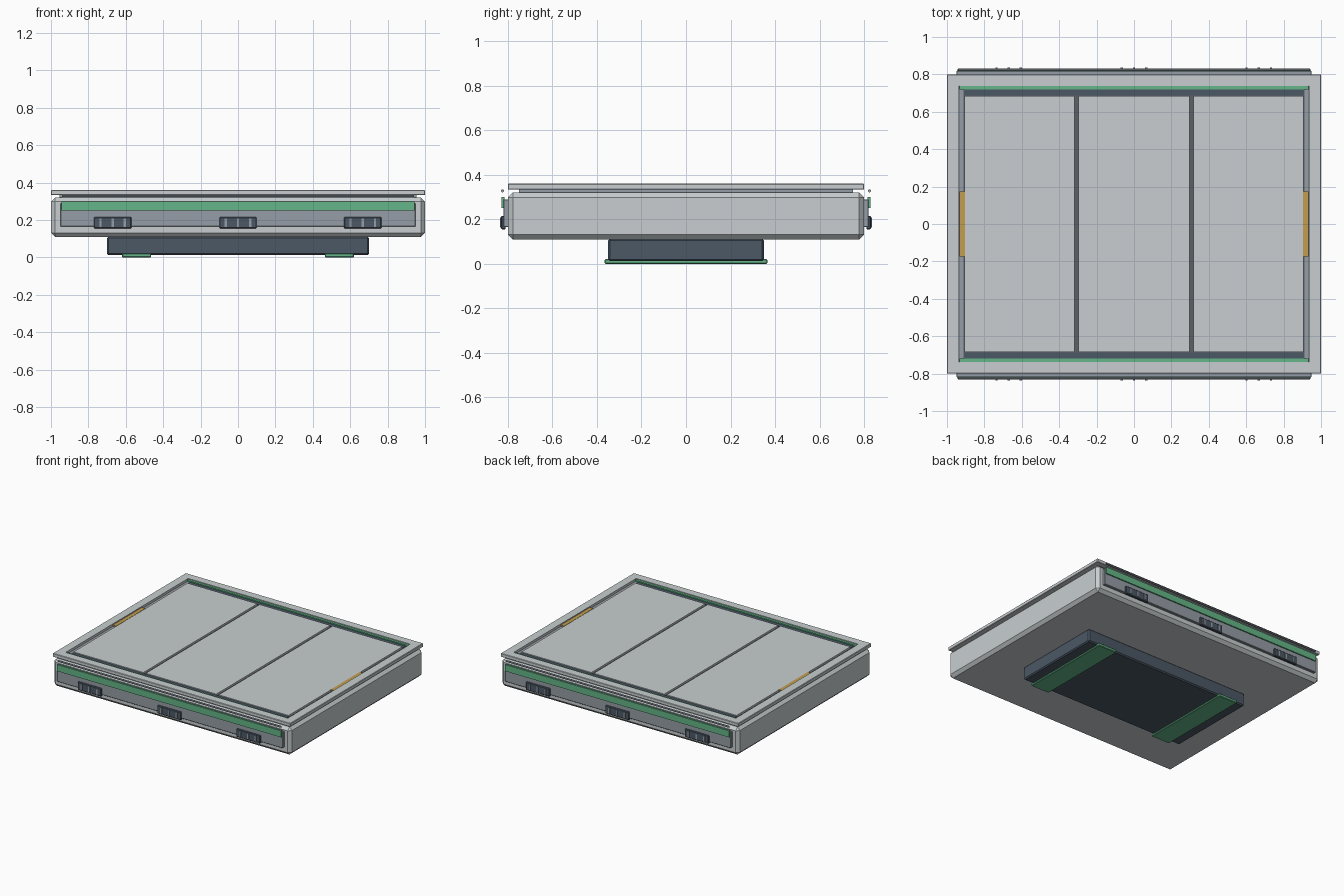
import bpy

if "Cube" in bpy.data.objects:
    bpy.data.objects.remove(bpy.data.objects["Cube"])


def material(name, r, g, b):
    m = bpy.data.materials.new(name)
    lin = [((c / 255 + 0.055) / 1.055) ** 2.4 for c in (r, g, b)]
    m.diffuse_color = (*lin, 1)
    m.use_nodes = True
    m.node_tree.nodes["Principled BSDF"].inputs["Base Color"].default_value = m.diffuse_color
    return m


LIGHT = material("light grey", 200, 206, 208)
MID = material("mid grey", 150, 158, 166)
SLATE = material("dark slate", 75, 88, 102)
GROOVE = material("groove grey", 92, 97, 102)
GREEN = material("green", 100, 182, 136)
AMBER = material("amber", 194, 158, 78)


def box(name, x, y, z, mat, bevel=0.0):
    """Box from (min, max) ranges on each axis, with optional chamfer."""
    bpy.ops.mesh.primitive_cube_add(size=1)
    o = bpy.context.object
    o.name = name
    for v in o.data.vertices:
        v.co = [r[0] if c < 0 else r[1] for c, r in zip(v.co, (x, y, z))]
    o.data.materials.append(mat)
    if bevel:
        b = o.modifiers.new("chamfer", 'BEVEL')
        b.width, b.segments = bevel, 1
    return o


def mid(c, h):
    return (c - h, c + h)


def side(s, a, b):
    return tuple(sorted((s * a, s * b)))


# Main tray, neck and pedestal
box("tray_body", (-1, 1), (-.8, .8), (.11, .32), LIGHT, .022)
box("neck", (-.955, .955), (-.75, .75), (.31, .334), MID)
box("pedestal", (-.7, .7), (-.35, .35), (.012, .112), SLATE, .008)

# Top frame with a rectangular opening
frame = box("top_frame", (-1, 1), (-.8, .8), (.333, .36), LIGHT, .003)
cutter = box("frame_cutter", (-.935, .935), (-.737, .737), (.3, .4), LIGHT)
cutter.hide_render = True
cutter.hide_viewport = True
cut = frame.modifiers.new("opening", 'BOOLEAN')
cut.operation, cut.object, cut.solver = 'DIFFERENCE', cutter, 'EXACT'

# Recessed floor and three deck panels
box("recess_floor", (-.94, .94), (-.74, .74), (.325, .338), GROOVE)
for i in (-1, 0, 1):
    x = {-1: (-.905, -.317), 0: (-.297, .297), 1: (.317, .905)}[i]
    box("deck_panel", x, (-.685, .685), (.335, .352), LIGHT)

for s in (-1, 1):
    # Inner borders of the deck
    box("inner_light_strip", (-.932, .932), side(s, .719, .737), (.335, .354), GREEN)
    box("inner_slate_strip", (-.91, .91), side(s, .686, .719), (.335, .346), SLATE)
    box("inner_side_strip", side(s, .912, .932), (-.719, .719), (.335, .344), MID)
    box("amber_marker", side(s, .903, .932), (-.175, .175), (.335, .354), AMBER)

    # Long side rails with green strips and a thin wire above
    box("side_rail", (-.95, .95), side(s, .79, .82), (.165, .29), MID, .003)
    box("side_green_strip", (-.943, .943), side(s, .815, .829), (.25, .30), GREEN)
    bpy.ops.mesh.primitive_cylinder_add(vertices=8, radius=.007, depth=1.88,
                                        location=(0, s * .824, .328),
                                        rotation=(0, 1.570796, 0))
    wire = bpy.context.object
    wire.name = "side_wire"
    wire.data.materials.append(MID)

    # Latches with ribs
    for c in (-.67, 0, .667):
        box("latch", mid(c, .1), side(s, .81, .831), (.155, .216), SLATE, .004)
        for d in (-.065, 0, .065):
            box("latch_rib", mid(c + d, .006), side(s, .825, .836), (.163, .208), MID)

    # Feet
    box("foot", mid(s * .542, .078), (-.365, .365), (0, .022), GREEN, .004)
